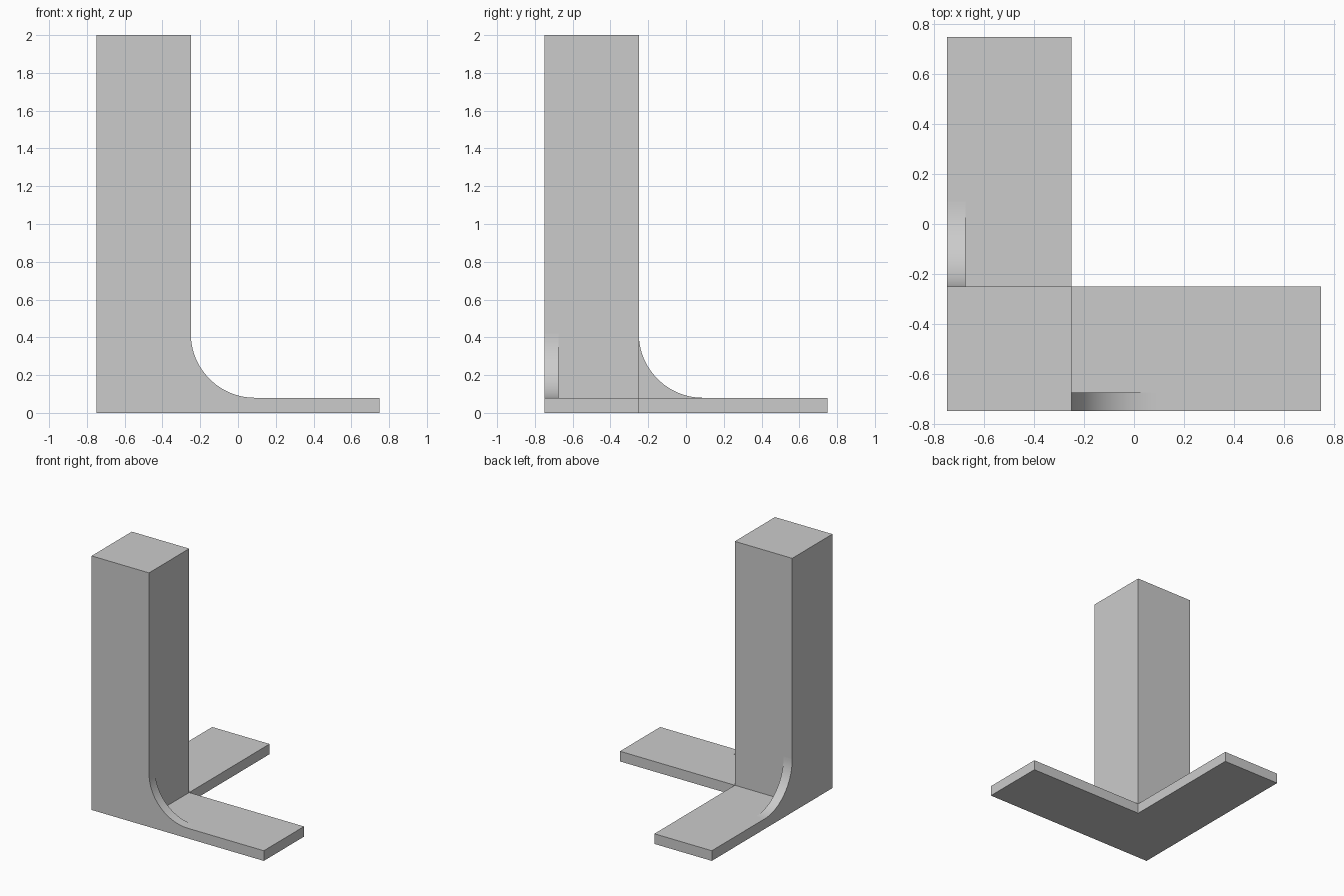
import bpy
import bmesh
from math import sin, cos, pi

cube = bpy.data.objects.get("Cube")
if cube:
    bpy.data.objects.remove(cube, do_unlink=True)

# One plain grey for every part
grey = bpy.data.materials.new("plain_grey")
grey.use_nodes = True
grey.diffuse_color = (0.6, 0.6, 0.6, 1)
grey.node_tree.nodes["Principled BSDF"].inputs["Base Color"].default_value = (0.6, 0.6, 0.6, 1)

LOW, INNER, HIGH = -0.75, -0.25, 0.75   # outer corner, inner corner, arm end
SLAB, HEIGHT = 0.08, 2.0
RADIUS, RIB = 0.34, 0.075               # corner rib curve and thickness


def prism(name, outline, offset):
    """Extrude a flat outline along the offset vector."""
    bm = bmesh.new()
    face = bm.faces.new([bm.verts.new(p) for p in outline])
    new = bmesh.ops.extrude_face_region(bm, geom=[face])["geom"]
    bmesh.ops.translate(bm, vec=offset, verts=[v for v in new if isinstance(v, bmesh.types.BMVert)])
    bmesh.ops.recalc_face_normals(bm, faces=bm.faces)
    mesh = bpy.data.meshes.new(name)
    bm.to_mesh(mesh)
    bm.free()
    obj = bpy.data.objects.new(name, mesh)
    bpy.context.collection.objects.link(obj)
    mesh.materials.append(grey)
    return obj


# L-shaped foot and square column as one solid outline each
foot = [(LOW, LOW), (HIGH, LOW), (HIGH, INNER), (INNER, INNER), (INNER, HIGH), (LOW, HIGH)]
prism("foot", [(x, y, 0) for x, y in foot], (0, 0, SLAB))
column = [(LOW, LOW), (INNER, LOW), (INNER, INNER), (LOW, INNER)]
prism("column", [(x, y, SLAB) for x, y in column], (0, 0, HEIGHT - SLAB))

# Curved corner ribs, one along each arm
steps = 24
curve = [(INNER, SLAB)]
for i in range(steps + 1):
    a = pi / 2 * i / steps
    curve.append((INNER + RADIUS * (1 - sin(a)), SLAB + RADIUS * (1 - cos(a))))
ribs = [
    prism("front_rib", [(u, LOW, z) for u, z in curve], (0, RIB, 0)),
    prism("side_rib", [(LOW, u, z) for u, z in curve], (RIB, 0, 0)),
]
for rib in ribs:
    bpy.ops.object.select_all(action="DESELECT")
    rib.select_set(True)
    bpy.context.view_layer.objects.active = rib
    bpy.ops.object.shade_smooth_by_angle()
